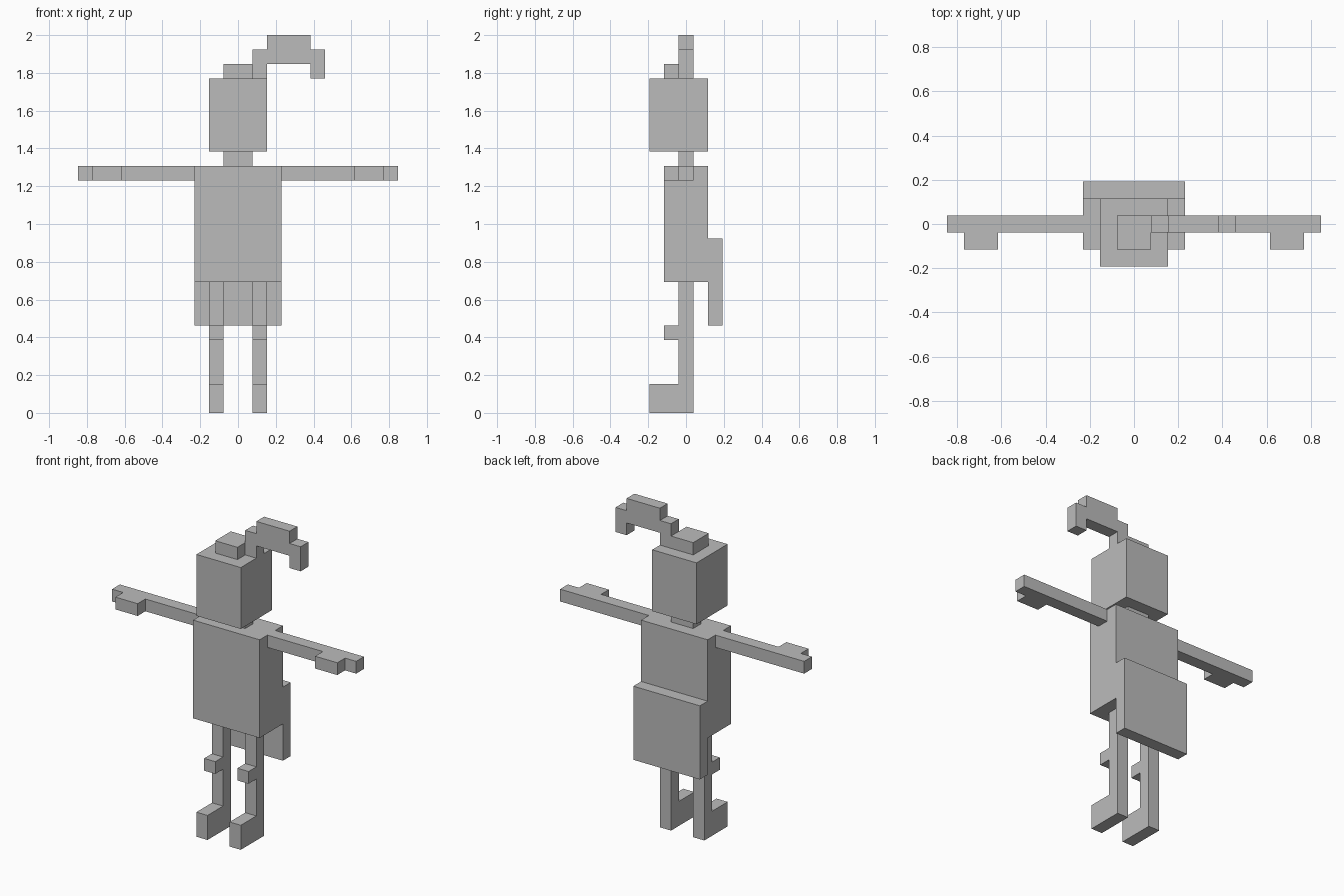
import bpy
import bmesh
from mathutils import Vector

default = bpy.data.objects.get("Cube")
if default:
    bpy.data.objects.remove(default, do_unlink=True)

U = 2 / 26  # one block of the modelling grid

grey = bpy.data.materials.new("plain_grey")
grey.use_nodes = True
grey.diffuse_color = (0.5, 0.5, 0.5, 1)
grey.node_tree.nodes["Principled BSDF"].inputs["Base Color"].default_value = (0.5, 0.5, 0.5, 1)


def extrude_profile(name, points, axis, start, end, mirror=False):
    """Extrude a flat outline, given in blocks, along one axis."""
    bm = bmesh.new()
    verts = []
    for p in points:
        co = list(p)
        co.insert(axis, start)
        verts.append(bm.verts.new(Vector(co) * U))
    face = bm.faces.new(verts)
    shift = Vector((0, 0, 0))
    shift[axis] = (end - start) * U
    result = bmesh.ops.extrude_face_region(bm, geom=[face], use_keep_orig=True)
    moved = [g for g in result["geom"] if isinstance(g, bmesh.types.BMVert)]
    bmesh.ops.translate(bm, verts=moved, vec=shift)
    if mirror:
        for v in bm.verts:
            v.co.x = -v.co.x
    bmesh.ops.recalc_face_normals(bm, faces=bm.faces)
    mesh = bpy.data.meshes.new(name)
    bm.to_mesh(mesh)
    bm.free()
    mesh.materials.append(grey)
    obj = bpy.data.objects.new(name, mesh)
    bpy.context.collection.objects.link(obj)
    return obj


def block(name, x, y, z):
    """Box given by its range of blocks on each axis."""
    outline = [(x[0], y[0]), (x[1], y[0]), (x[1], y[1]), (x[0], y[1])]
    return extrude_profile(name, outline, 2, *z)


# Body and head
block("torso", (-3, 3), (-1.5, 1.5), (9, 17))
block("back_panel", (-3, 3), (1.5, 2.5), (6, 12))
block("neck", (-1, 1), (-0.5, 0.5), (17, 18))
block("head", (-2, 2), (-2.5, 1.5), (18, 23))
block("hair_bun", (-1, 1), (-1.5, 0.5), (23, 24))

# Stepped ponytail arching to the left (x, z outline)
ponytail = [(1, 23), (2, 23), (2, 24), (5, 24), (5, 23), (6, 23),
            (6, 25), (5, 25), (5, 26), (2, 26), (2, 25), (1, 25)]
extrude_profile("ponytail", ponytail, 1, -0.5, 0.5)

# Arm with a forward bump near the hand (x, y outline)
arm = [(3, -0.5), (8, -0.5), (8, -1.5), (10, -1.5), (10, -0.5),
       (11, -0.5), (11, 0.5), (3, 0.5)]
# Leg with knee pad and foot (y, z outline)
leg = [(0.5, 0), (0.5, 9), (-0.5, 9), (-0.5, 6), (-1.5, 6), (-1.5, 5),
       (-0.5, 5), (-0.5, 2), (-2.5, 2), (-2.5, 0)]

for side, flip in (("left", False), ("right", True)):
    extrude_profile(side + "_arm", arm, 2, 16, 17, flip)
    extrude_profile(side + "_leg", leg, 0, 1, 2, flip)
